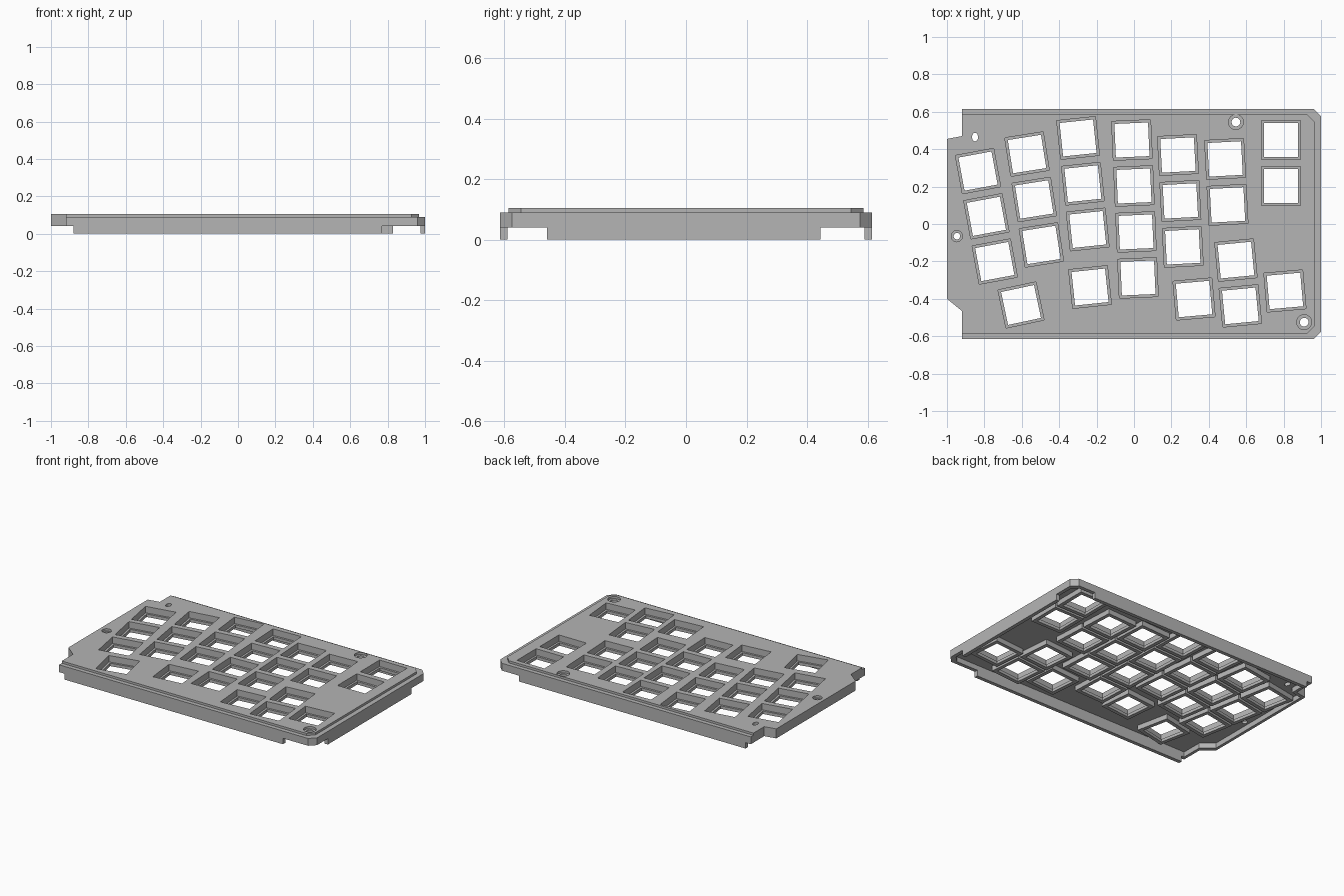
import bpy, bmesh, math
from mathutils import Matrix, Vector

cube = bpy.data.objects.get("Cube")
if cube:
    bpy.data.objects.remove(cube, do_unlink=True)

grey = bpy.data.materials.new("plain grey")
grey.use_nodes = True
grey.diffuse_color = (0.46, 0.46, 0.46, 1)
grey.node_tree.nodes["Principled BSDF"].inputs["Base Color"].default_value = grey.diffuse_color


def prism(name, outlines, low, high):
    """One object made of upright prisms, one for each outline."""
    bm = bmesh.new()
    for points in outlines:
        bottom = [bm.verts.new((x, y, low)) for x, y in points]
        top = [bm.verts.new((x, y, high)) for x, y in points]
        bm.faces.new(bottom[::-1])
        bm.faces.new(top)
        for i in range(len(points)):
            j = (i + 1) % len(points)
            bm.faces.new((bottom[i], bottom[j], top[j], top[i]))
    bmesh.ops.recalc_face_normals(bm, faces=bm.faces)
    mesh = bpy.data.meshes.new(name)
    bm.to_mesh(mesh)
    bm.free()
    mesh.materials.append(grey)
    obj = bpy.data.objects.new(name, mesh)
    bpy.context.collection.objects.link(obj)
    return obj


def combine(target, other, operation):
    mod = target.modifiers.new("combine", 'BOOLEAN')
    mod.operation = operation
    mod.solver = 'EXACT'
    mod.use_self = True
    mod.object = other
    bpy.context.view_layer.objects.active = target
    bpy.ops.object.modifier_apply(modifier=mod.name)
    bpy.data.objects.remove(other, do_unlink=True)


def rect(x0, x1, y0, y1):
    return [(x0, y0), (x1, y0), (x1, y1), (x0, y1)]


def ellipse(x, y, rx, ry, sides=32):
    turns = [math.tau * i / sides for i in range(sides)]
    return [(x + rx * math.cos(t), y + ry * math.sin(t)) for t in turns]


def outline(left, right, half, inset, chamfer=0.04):
    """Case outline: cut right corners and a bulging left side."""
    tip = -1 + inset
    return [(left, -half), (right - chamfer, -half), (right, -half + chamfer),
            (right, half - chamfer), (right - chamfer, half), (left, half),
            (left, 0.47 - inset), (tip, 0.455 - inset), (tip, -0.40 + inset),
            (left, -0.465 + inset)]


# Switch columns: top switch x, y, turn in degrees, number of switches
columns = [(-.834, .283, 10.5, 3), (-.604, -.433, 12, 1), (-.572, .374, 9, 3),
           (-.299, .46, 6, 3), (-.235, -.337, 6, 1), (-.011, .449, 2.5, 4),
           (.235, .369, 3, 3), (.321, -.401, 5, 1), (.487, .348, 3, 2),
           (.545, -.193, 5.5, 2), (.786, .449, 0, 2), (.807, -.358, 5, 1)]
pitch = 0.246


def switch_squares(size):
    squares = []
    h = size / 2
    for x, y, degrees, count in columns:
        turn = Matrix.Rotation(math.radians(degrees), 2)
        for row in range(count):
            centre = Vector((x, y)) + turn @ Vector((0, -pitch * row))
            squares.append([tuple(centre + turn @ Vector(p)) for p in rect(-h, h, -h, h)])
    return squares


# Rim and hollow underside
case = prism("switch_plate_case", [outline(-0.92, 1, 0.615, 0)], 0.04, 0.09)
combine(case, prism("pocket", [outline(-0.90, 0.975, 0.59, 0.02)], 0, 0.075), 'DIFFERENCE')

# Raised deck
combine(case, prism("deck", [outline(-0.92, 0.967, 0.586, 0)], 0.08, 0.105), 'UNION')

# Skirt walls below the rim
walls = [rect(-0.88, 0.77, -0.615, -0.59), rect(-0.88, 0.83, 0.59, 0.615),
         rect(0.975, 1, -0.46, 0.445)]
combine(case, prism("skirt", walls, 0, 0.05), 'UNION')

# Switch collars, recesses and openings
combine(case, prism("collars", switch_squares(0.23), 0.041, 0.085), 'UNION')
combine(case, prism("recesses", switch_squares(0.208), 0.061, 0.2), 'DIFFERENCE')
combine(case, prism("openings", switch_squares(0.18), -0.1, 0.2), 'DIFFERENCE')

# Screw holes with counterbores, and an oval slot
screws = [(0.545, 0.545, 0.04), (0.91, -0.525, 0.04), (-0.947, -0.065, 0.03)]
bores = [ellipse(x, y, r, r) for x, y, r in screws]
holes = [ellipse(x, y, r * 0.58, r * 0.58) for x, y, r in screws]
holes.append(ellipse(-0.85, 0.465, 0.016, 0.023))
combine(case, prism("bores", bores, 0.09, 0.2), 'DIFFERENCE')
combine(case, prism("holes", holes, -0.1, 0.2), 'DIFFERENCE')

# Shading with crisp edges
bpy.ops.object.select_all(action='DESELECT')
case.select_set(True)
bpy.context.view_layer.objects.active = case
bpy.ops.object.shade_smooth_by_angle(angle=math.radians(25))
